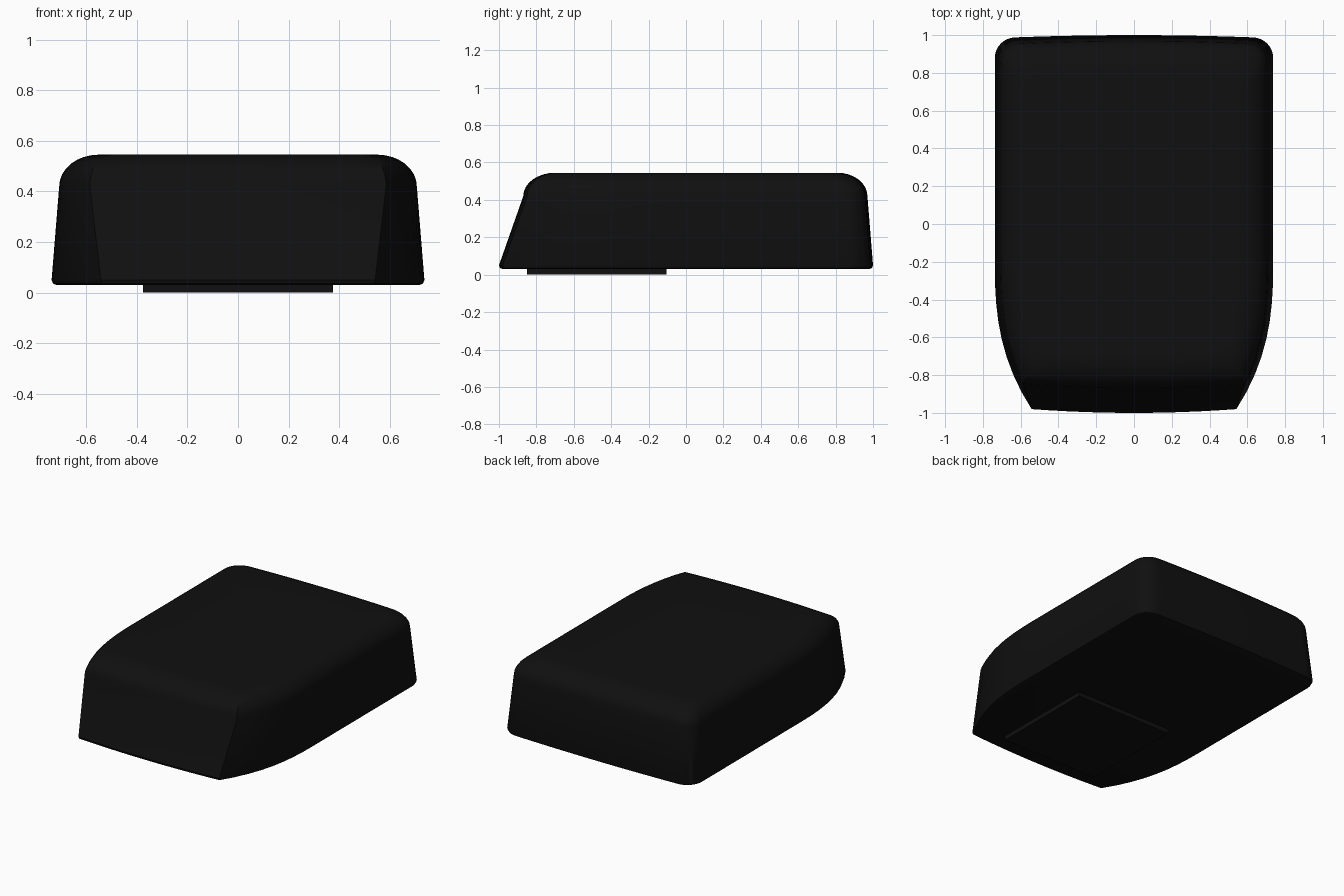
import bpy
import bmesh
from math import sin, cos, pi, radians

if "Cube" in bpy.data.objects:
    bpy.data.objects.remove(bpy.data.objects["Cube"])

black = bpy.data.materials.new("matte black")
black.use_nodes = True
colour = (0.005, 0.005, 0.005, 1)
black.diffuse_color = colour
black.node_tree.nodes["Principled BSDF"].inputs["Base Color"].default_value = colour

HALF_WIDTH = 0.737
CORNER = 0.11


def side_x(y, inset):
    """Half width of the plan, tapering towards the front."""
    t = max(0, (-0.2 - y) / 0.78)
    return HALF_WIDTH - 0.195 * t ** 2.6 - inset


def outline(z, inset, front, back):
    """Closed ring: bowed front, tapered sides, rounded back corners."""
    half = []
    y_corner = front + 0.02
    x_corner = side_x(y_corner, inset)
    for i in range(6):
        f = i / 6
        half.append((x_corner * f, front + 0.02 * f * f))
    y_end = back - 0.012 - CORNER
    for i in range(20):
        y = y_corner + (y_end - y_corner) * i / 20
        half.append((side_x(y, inset), y))
    x_back = HALF_WIDTH - inset - CORNER
    for i in range(9):
        a = pi / 2 * i / 8
        half.append((x_back + CORNER * cos(a), y_end + CORNER * sin(a)))
    for i in range(5, -1, -1):
        f = i / 6
        half.append((x_back * f, back - 0.012 * f * f))
    mirrored = [(-x, y) for x, y in half[-2:0:-1]]
    return [(x, y, z) for x, y in half + mirrored]


def add_object(name, bm):
    bmesh.ops.recalc_face_normals(bm, faces=bm.faces)
    mesh = bpy.data.meshes.new(name)
    bm.to_mesh(mesh)
    bm.free()
    mesh.materials.append(black)
    obj = bpy.data.objects.new(name, mesh)
    bpy.context.collection.objects.link(obj)
    return obj


# Body: soft lower rim, sloping walls, rounded shoulder
sections = [(0.03, 0.02, -0.98, 0.98), (0.035, 0.006, -0.994, 0.994), (0.05, 0, -1, 1)]
for step in range(9):
    a = pi / 2 * step / 8
    sink = 1 - cos(a)
    sections.append((0.42 + 0.125 * sin(a), 0.03 + 0.155 * sink,
                     -0.87 + 0.17 * sink, 0.97 - 0.16 * sink))

bm = bmesh.new()
rings = [[bm.verts.new(p) for p in outline(*s)] for s in sections]
for low, high in zip(rings, rings[1:]):
    for i in range(len(low)):
        bm.faces.new((low[i - 1], low[i], high[i], high[i - 1]))
bm.faces.new(rings[0][::-1])
bm.faces.new(rings[-1])
body = add_object("body", bm)

# Raised pad under the front half
bm = bmesh.new()
bmesh.ops.create_cube(bm, size=1)
bmesh.ops.scale(bm, vec=(0.75, 0.745, 0.04), verts=bm.verts)
bmesh.ops.translate(bm, vec=(0, -0.478, 0.02), verts=bm.verts)
add_object("base_pad", bm)

# Smooth shading on the body, crisp front corners
bpy.ops.object.select_all(action="DESELECT")
body.select_set(True)
bpy.context.view_layer.objects.active = body
bpy.ops.object.shade_smooth_by_angle(angle=radians(35))
